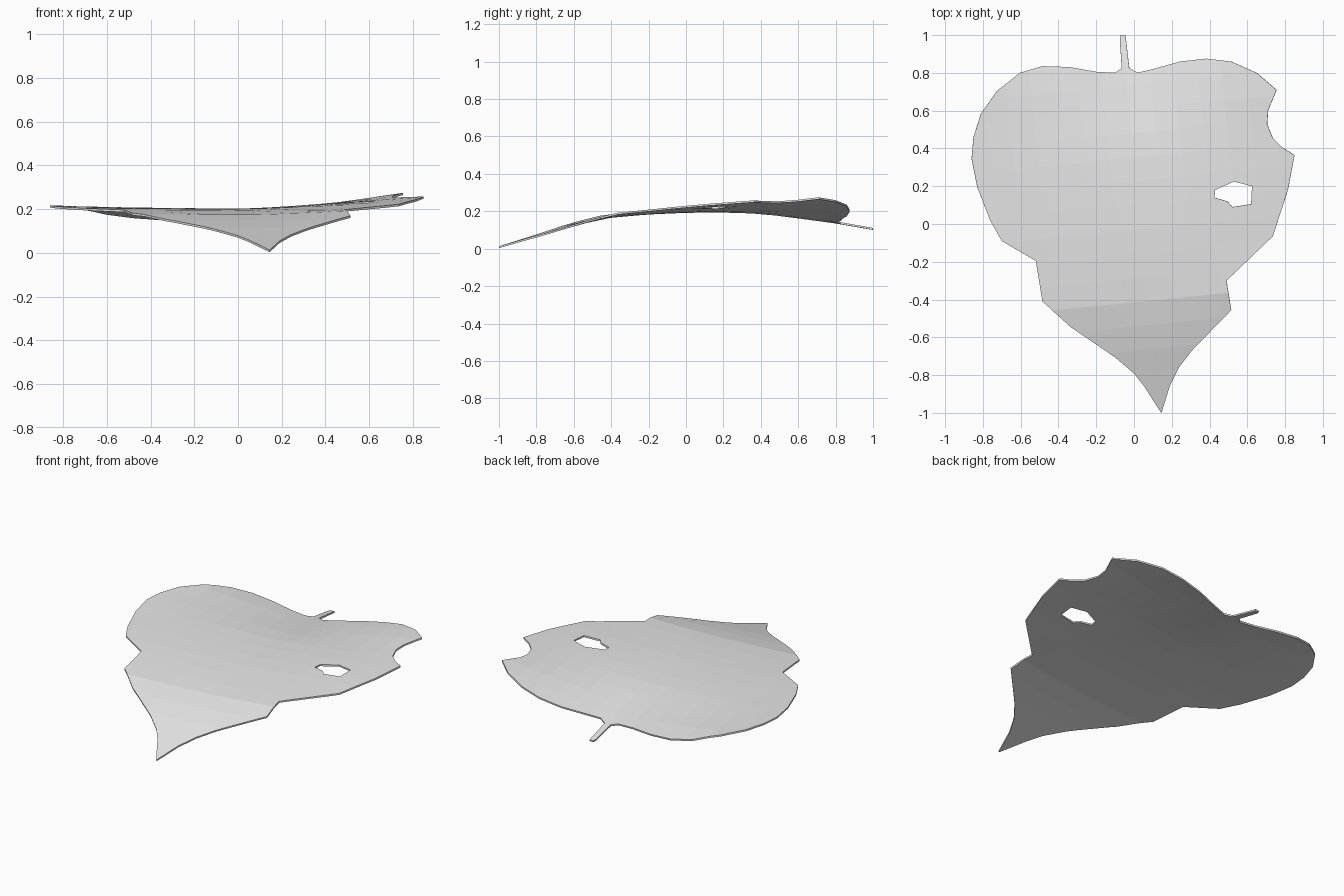
import bpy, bmesh, math
from mathutils import Vector

cube = bpy.data.objects.get("Cube")
if cube:
    bpy.data.objects.remove(cube, do_unlink=True)

mat = bpy.data.materials.new("pale grey")
mat.use_nodes = True
mat.diffuse_color = (0.8, 0.8, 0.8, 1)
mat.node_tree.nodes["Principled BSDF"].inputs["Base Color"].default_value = (0.8, 0.8, 0.8, 1)

# Leaf outline with stem and bitten edges, then the nibbled hole
OUTLINE = [
    (-.07, 1), (-.045, 1), (-.025, .825), (.02, .80), (.12, .825), (.245, .86),
    (.385, .875), (.515, .86), (.65, .80), (.755, .71), (.71, .60), (.705, .53),
    (.735, .455), (.785, .405), (.85, .365), (.815, .18), (.735, -.065), (.49, -.30),
    (.515, -.455), (.31, -.665), (.24, -.755), (.19, -.855), (.145, -1), (.125, -.97),
    (.055, -.86), (0, -.79), (-.10, -.705), (-.335, -.545), (-.485, -.41), (-.52, -.195),
    (-.70, -.09), (-.76, .015), (-.83, .195), (-.86, .345), (-.85, .46), (-.81, .585),
    (-.725, .705), (-.605, .80), (-.485, .835), (-.34, .83), (-.20, .805), (-.10, .80),
    (-.065, .825), (-.075, .975)]
HOLE = [(.43, .18), (.53, .225), (.625, .20), (.62, .105), (.52, .09), (.495, .12), (.425, .14)]

# Lengthwise profile: position, midrib height, rise of the right and left halves (-x, +x)
PROFILE = [
    (-1.02, .005, 0, 0), (-.8, .070, 0, 0), (-.6, .130, 0, .03), (-.4, .172, .005, .05),
    (-.2, .188, 0, .04), (0, .197, .005, .05), (.2, .198, .01, .065), (.4, .192, .025, .085),
    (.6, .167, .06, .14), (.8, .140, .10, .18), (1.02, .102, .10, .18)]

# Axes across and along the slightly tilted midrib
TILT = 0.1
ACROSS = Vector((math.cos(TILT), math.sin(TILT), 0))
ALONG = Vector((-math.sin(TILT), math.cos(TILT), 0))


def height(p):
    u, v = p.dot(ACROSS) - 0.035, p.dot(ALONG)
    v = min(max(v, PROFILE[0][0]), PROFILE[-1][0])
    for lo, hi in zip(PROFILE, PROFILE[1:]):
        if v <= hi[0]:
            t = (v - lo[0]) / (hi[0] - lo[0])
            mid, neg, pos = (a + (b - a) * t for a, b in zip(lo[1:], hi[1:]))
            break
    spread = math.sqrt(u * u + 0.004) - 0.063
    return mid + spread * (pos if u > 0 else neg)


bm = bmesh.new()


def add_loop(points):
    vs = [bm.verts.new((x, y, 0)) for x, y in points]
    return [bm.edges.new((a, b)) for a, b in zip(vs, vs[1:] + vs[:1])]


# Flat blade with its hole
edges = add_loop(OUTLINE) + add_loop(HOLE)
bmesh.ops.triangle_fill(bm, edges=edges, use_beauty=True, normal=(0, 0, 1))

# Cut the blade into a grid that follows the midrib
STEP = 0.127
centre = Vector((.53, .15, 0))
for axis in (ACROSS, ALONG):
    for k in range(-16, 17):
        bmesh.ops.bisect_plane(bm, geom=bm.verts[:] + bm.edges[:] + bm.faces[:],
                               plane_co=centre + axis * STEP * k, plane_no=axis, dist=1e-5)

# Remove leftover diagonals so that the cells are clean
diagonals = []
for e in bm.edges:
    d = (e.verts[1].co - e.verts[0].co).normalized()
    if len(e.link_faces) == 2 and min(abs(d.dot(ACROSS)), abs(d.dot(ALONG))) > 0.004:
        diagonals.append(e)
bmesh.ops.dissolve_edges(bm, edges=diagonals, use_verts=False)

# Bend the blade
for f in bm.faces:
    f.normal_update()
    if f.normal.z < 0:
        f.normal_flip()
for v in bm.verts:
    v.co.z = height(v.co)

mesh = bpy.data.meshes.new("leaf")
bm.to_mesh(mesh)
bm.free()
mesh.materials.append(mat)
leaf = bpy.data.objects.new("leaf", mesh)
bpy.context.collection.objects.link(leaf)

# Thickness
solid = leaf.modifiers.new("thickness", "SOLIDIFY")
solid.thickness = 0.01
solid.offset = 0
